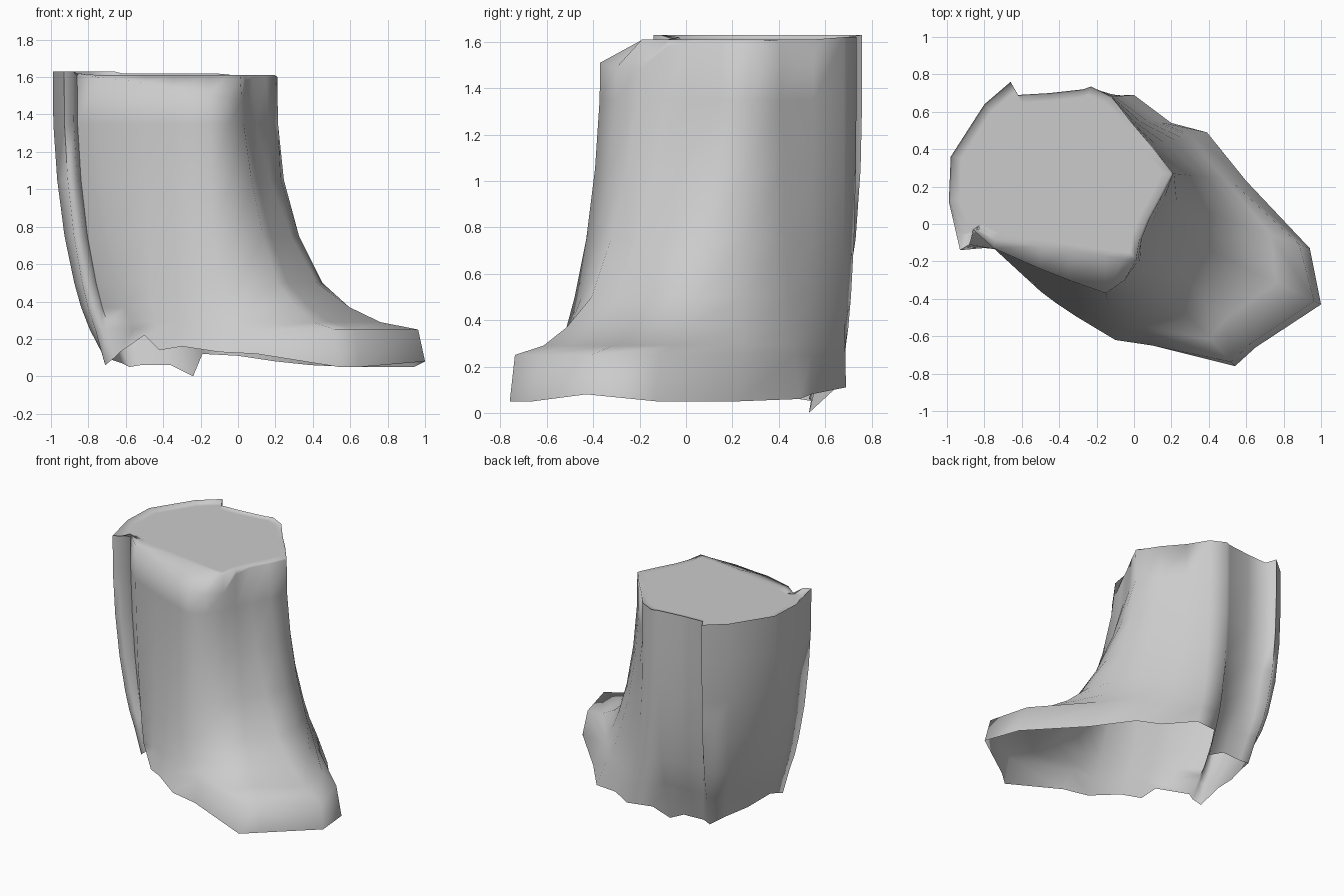
import bpy, bmesh, math

# Strands running up the bark: rim x, y, z then base x, y, z (counterclockwise)
STRANDS = [
    (.08, .02, 1.60, 1.0, -.43, .08), (.15, .15, 1.60, .94, -.13, .05),
    (.21, .27, 1.60, .60, .23, .05), (.10, .41, 1.61, .39, .49, .06),
    (-.02, .55, 1.61, .20, .54, .08), (-.12, .68, 1.62, .0, .69, .11),
    (-.23, .735, 1.62, -.19, .66, .12), (-.27, .72, 1.62, -.24, .53, .0),
    (-.45, .70, 1.62, -.36, .54, .06),
    (-.62, .69, 1.62, -.52, .53, .06), (-.66, .76, 1.63, -.58, .55, .05),
    (-.80, .64, 1.63, -.62, .42, .07), (-.98, .36, 1.63, -.68, .25, .09),
    (-.99, .12, 1.63, -.73, .05, .13), (-.93, -.14, 1.63, -.71, -.12, .06),
    (-.88, -.11, 1.63, -.66, -.15, .10), (-.86, -.03, 1.62, -.63, -.15, .13),
    (-.75, -.13, 1.60, -.50, -.36, .22), (-.50, -.24, 1.57, -.42, -.42, .14),
    (-.35, -.30, 1.54, -.30, -.50, .16), (-.15, -.37, 1.51, -.10, -.62, .13),
    (-.05, -.30, 1.49, .10, -.65, .12), (.02, -.20, 1.48, .54, -.76, .05),
    (.04, -.08, 1.58, .65, -.66, .05),
]
# Height, spread of the trunk, spread of the root toe (1 = base, 0 = rim)
LEVELS = [(.25, .76, .96), (.29, .70, .74), (.37, .58, .56), (.50, .44, .37),
          (.75, .24, .22), (1.05, .09, .10), (1.35, .01, .02)]


def mix(a, b, t):
    return a + (b - a) * t


def clamp(t):
    return min(max(t, 0), 1)


def strand_points(s):
    tx, ty, tz, bx, by, bz = s
    toe = clamp(bx / .5) * clamp((.25 - by) / .45)
    bulge = 1.4 if by > .4 and bx < .1 else 1     # the back stays full lower down
    pts = [(bx, by, bz)]
    for z, trunk, root in LEVELS:
        f = mix(trunk, root, toe) ** bulge
        pts.append((mix(tx, bx, f), mix(ty, by, f), z))
    pts.append((tx, ty, tz))
    # Rings of the cut face, set back behind the lower front bark
    front = -.08 - .155 * (tx + .8)
    for inset in (.02, .1):
        y = max(ty, front)
        pts.append((mix(tx, -.4, inset), mix(y, .28, inset), 1.61))
    return pts


# Stump: open-bottomed bark shell closed by the flat cut face
bm = bmesh.new()
cols = [[bm.verts.new(p) for p in strand_points(s)] for s in STRANDS]
for i, a in enumerate(cols):
    b = cols[(i + 1) % len(cols)]
    for k in range(len(a) - 1):
        bm.faces.new((a[k], b[k], b[k + 1], a[k + 1]))
bm.faces.new([c[-1] for c in cols])
bmesh.ops.triangulate(bm, faces=[f for f in bm.faces if len(f.verts) > 4])

mesh = bpy.data.meshes.new("tree_stump")
bm.to_mesh(mesh)
bm.free()
stump = bpy.data.objects.new("tree_stump", mesh)
bpy.context.collection.objects.link(stump)
bpy.context.view_layer.objects.active = stump
stump.select_set(True)
bpy.ops.object.shade_smooth_by_angle(angle=math.radians(100))
